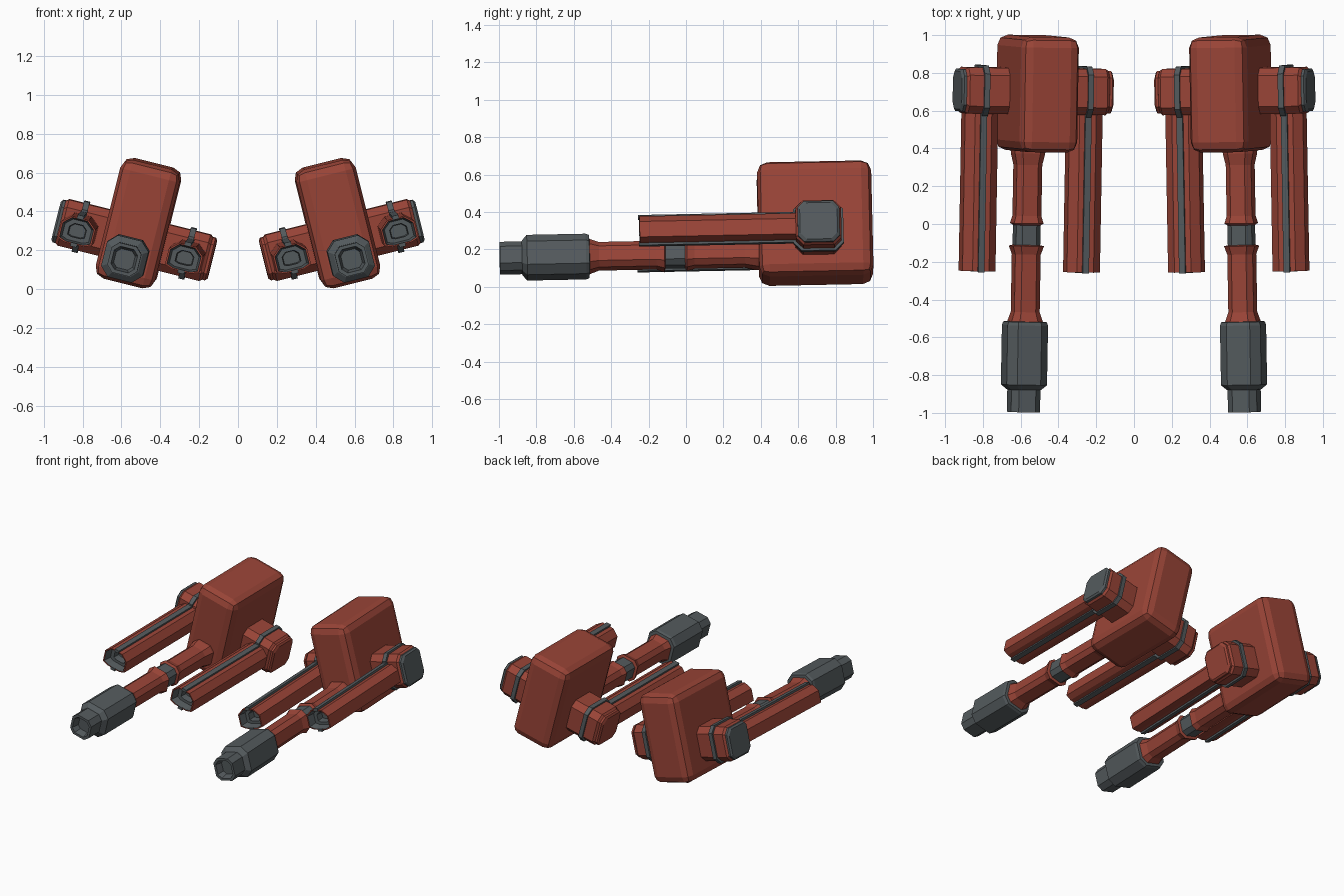
import bpy, bmesh
from math import radians
from mathutils import Matrix, Vector

if "Cube" in bpy.data.objects:
    bpy.data.objects.remove(bpy.data.objects["Cube"], do_unlink=True)


def material(name, rgb):
    m = bpy.data.materials.new(name)
    m.use_nodes = True
    m.diffuse_color = (*rgb, 1)
    m.node_tree.nodes["Principled BSDF"].inputs["Base Color"].default_value = (*rgb, 1)
    return m


RED, DARK = 0, 1
MATS = [material("brick red", (0.32, 0.058, 0.038)),
        material("gunmetal grey", (0.088, 0.103, 0.11))]

# Each gun is rolled inward, pitched down and turned slightly outward
CENTRE = Vector((0.512, 0.69, 0.34))
POSE = (Matrix.Translation(CENTRE) @ Matrix.Rotation(radians(-14), 4, 'Y')
        @ Matrix.Rotation(radians(1.35), 4, 'X') @ Matrix.Rotation(radians(0.7), 4, 'Z'))


def finish(name, bm, side):
    bm.transform(POSE)
    if side < 0:
        bm.transform(Matrix.Scale(-1, 4, (1, 0, 0)))
    bmesh.ops.recalc_face_normals(bm, faces=bm.faces)
    me = bpy.data.meshes.new(name)
    bm.to_mesh(me)
    bm.free()
    for m in MATS:
        me.materials.append(m)
    ob = bpy.data.objects.new(("left_" if side > 0 else "right_") + name, me)
    bpy.context.collection.objects.link(ob)


def box(name, side, centre, size, mat=RED, bevel=0, segments=1):
    bm = bmesh.new()
    bmesh.ops.create_cube(bm, size=1)
    bm.transform(Matrix.Translation(centre) @ Matrix.Diagonal((*size, 1)))
    if bevel:
        bmesh.ops.bevel(bm, geom=bm.edges[:], offset=bevel, segments=segments,
                        profile=0.5, affect='EDGES')
    for f in bm.faces:
        f.material_index = mat
    finish(name, bm, side)


def octagon(w, h, c):
    return [(w, c - h), (w, h - c), (w - c, h), (c - w, h),
            (-w, h - c), (-w, c - h), (c - w, -h), (w - c, -h)]


def loft(name, side, rings, axis, origin):
    """Rings are (position, outline, material of the band that follows)."""
    bm = bmesh.new()
    loops = []
    for t, outline, _ in rings:
        pts = [(a, t, b) if axis == 'Y' else (t, a, b) for a, b in outline]
        loops.append([bm.verts.new(Vector(p) + origin) for p in pts])
    n = len(loops[0])
    for i in range(len(loops) - 1):
        for j in range(n):
            k = (j + 1) % n
            f = bm.faces.new((loops[i][j], loops[i][k], loops[i + 1][k], loops[i + 1][j]))
            f.material_index = rings[i][2]
    bm.faces.new(loops[0]).material_index = rings[0][2]
    bm.faces.new(loops[-1]).material_index = rings[-1][2]
    finish(name, bm, side)


def square_rings(stations):
    """Chamfered-square rings from (position, half width, material)."""
    return [(y, octagon(w, w, w * 0.42), m) for y, w, m in stations]


# Stepped barrel, from the body forward to the hollow muzzle (y in world terms)
BARREL = [(0.45, 0.085, RED), (0.37, 0.082, RED), (0.31, 0.069, RED), (0.04, 0.069, RED),
          (0.0, 0.08, RED), (-0.01, 0.066, DARK), (-0.115, 0.066, RED), (-0.12, 0.084, RED),
          (-0.165, 0.069, RED), (-0.47, 0.069, RED), (-0.52, 0.085, DARK),
          (-0.522, 0.104, DARK), (-0.54, 0.11, DARK), (-0.855, 0.11, DARK),
          (-0.88, 0.084, DARK), (-0.882, 0.079, DARK), (-1.0, 0.079, DARK),
          (-1.0, 0.062, DARK), (-0.95, 0.05, DARK)]

# House-shaped cross-section of the side tubes
TUBE = [(0.09, -0.055), (0.09, 0.03), (0.045, 0.07), (-0.045, 0.07),
        (-0.09, 0.03), (-0.09, -0.055), (-0.05, -0.07), (0.05, -0.07)]


def tube_outline(s):
    return [(a * s, b * s) for a, b in TUBE]


HUB_V = -0.09
for side in (1, -1):
    # Main housing
    box("body", side, (0, 0, 0), (0.315, 0.61, 0.63), RED, 0.055, 2)

    loft("barrel", side, square_rings(BARREL), 'Y', Vector((0.005, -0.69, -0.16)))

    for d, where in ((1, "outer"), (-1, "inner")):
        hub = Vector((0, 0.012, HUB_V))
        # Hub standing out from the side of the body
        loft(where + "_hub", side,
             [(d * x, octagon(w, w, 0.04), RED)
              for x, w in ((0.1, 0.122), (0.375, 0.122), (0.395, 0.108))], 'X', hub)
        # End plate, grey on the outside and red on the inside
        cap = DARK if d > 0 else RED
        loft(where + "_end_plate", side,
             [(d * x, octagon(w, w, 0.035), cap)
              for x, w in ((0.39, 0.112), (0.404, 0.112), (0.414, 0.1))], 'X', hub)
        # Grey band round the hub
        loft(where + "_hub_band", side,
             [(d * x, octagon(0.134, 0.134, 0.043), DARK)
              for x in (0.268, 0.298)], 'X', hub)
        # Side tube with a hollow grey mouth
        u = d * 0.285
        loft(where + "_tube", side,
             [(y, tube_outline(s), m) for y, s, m in
              ((0.62, 1, RED), (-0.255, 1, RED), (-0.255, 0.9, DARK), (-0.20, 0.78, DARK),
               (-0.20, 0.5, DARK), (-0.15, 0.45, DARK))],
             'Y', Vector((u, -0.69, HUB_V - 0.005)))
        # Grey rails along the top and bottom of the tube
        for v, part in ((0.069, "top"), (-0.077, "bottom")):
            box(where + "_" + part + "_rail", side, (u, -0.515, HUB_V + v),
                (0.034, 0.87, 0.02), DARK)
